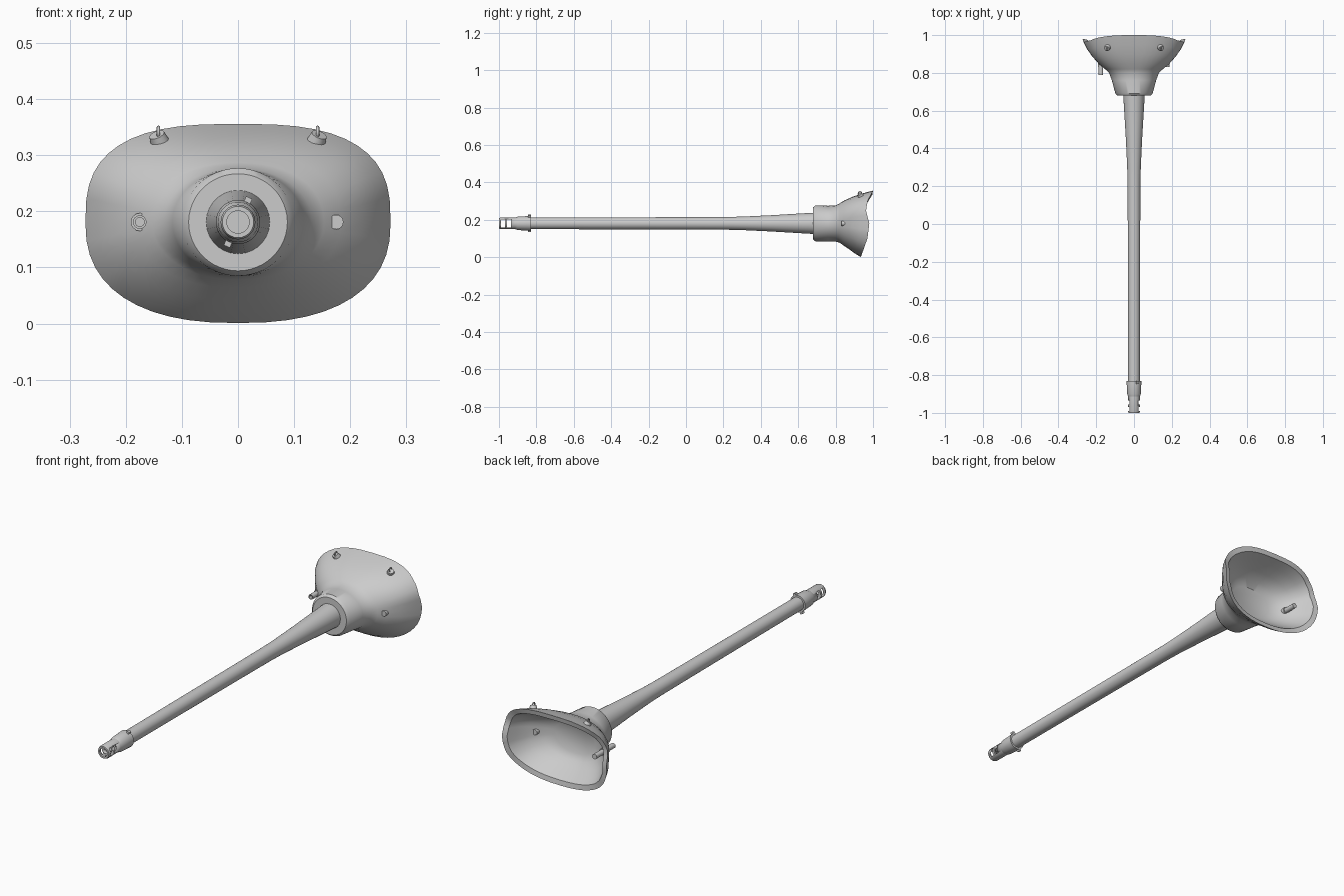
import bpy, bmesh, math
from mathutils import Matrix, Vector

if "Cube" in bpy.data.objects:
    bpy.data.objects.remove(bpy.data.objects["Cube"])

AXIS_Z = 0.181
mat = bpy.data.materials.new("plain grey")
mat.diffuse_color = (0.6, 0.6, 0.6, 1)
mat.use_nodes = True
mat.node_tree.nodes["Principled BSDF"].inputs["Base Color"].default_value = mat.diffuse_color


def finish(name, bm, angle=35):
    bmesh.ops.remove_doubles(bm, verts=bm.verts, dist=1e-5)
    bmesh.ops.recalc_face_normals(bm, faces=bm.faces)
    me = bpy.data.meshes.new(name)
    bm.to_mesh(me)
    bm.free()
    me.materials.append(mat)
    ob = bpy.data.objects.new(name, me)
    bpy.context.collection.objects.link(ob)
    bpy.ops.object.select_all(action='DESELECT')
    bpy.context.view_layer.objects.active = ob
    ob.select_set(True)
    bpy.ops.object.shade_smooth_by_angle(angle=math.radians(angle))
    return ob


def loft(name, rings, cap_start=True, cap_end=True, angle=35):
    """Skin a list of equal-length point rings."""
    bm = bmesh.new()
    vs = [[bm.verts.new(p) for p in r] for r in rings]
    n = len(rings[0])
    for a, b in zip(vs, vs[1:]):
        for i in range(n):
            bm.faces.new((a[i], a[(i + 1) % n], b[(i + 1) % n], b[i]))
    if cap_start:
        bm.faces.new(vs[0])
    if cap_end:
        bm.faces.new(vs[-1])
    return finish(name, bm, angle)


def lathe(name, profile, x=0, z=AXIS_Z, n=28):
    """Turn (y, radius) points around an axis along y."""
    return loft(name, [[(x + r * math.cos(i * math.tau / n), y,
                         z + r * math.sin(i * math.tau / n)) for i in range(n)]
                       for y, r in profile])


def box(name, centre, size, roll=0):
    bm = bmesh.new()
    bmesh.ops.create_cube(bm, size=1, matrix=Matrix.Translation(centre)
                          @ Matrix.Rotation(roll, 4, 'Y') @ Matrix.Diagonal((*size, 1)))
    return finish(name, bm)


# Barrel: straight tube widening into the mantlet
lathe("barrel", [(-0.88, 0.031), (-0.6, 0.0315), (0, 0.033), (0.22, 0.034),
                 (0.3, 0.036), (0.45, 0.043), (0.6, 0.052), (0.72, 0.059)])

# Muzzle sleeve with two locking lugs
lathe("muzzle_sleeve", [(-0.915, 0.030), (-0.90, 0.036), (-0.85, 0.0385),
                        (-0.83, 0.0395), (-0.83, 0.030)])
for s in (-1, 1):
    box("sleeve_lug", (s * 0.018, -0.838, AXIS_Z + s * 0.039), (0.012, 0.016, 0.010), s * 0.0 + 0.43)

# Muzzle brake: bored tube with two pairs of side windows
brake = lathe("muzzle_brake", [(-0.90, 0.031), (-0.993, 0.031), (-1.0, 0.028),
                               (-1.0, 0.020), (-0.92, 0.020)])
for y in (-0.979, -0.946):
    cutter = box("window_cutter", (0, y, AXIS_Z), (0.2, 0.021, 0.042))
    cutter.hide_render = True
    mod = brake.modifiers.new("window", 'BOOLEAN')
    mod.operation = 'DIFFERENCE'
    mod.solver = 'EXACT'
    mod.object = cutter
    bpy.context.view_layer.objects.active = brake
    bpy.ops.object.modifier_apply(modifier=mod.name)
    bpy.data.objects.remove(cutter)

# Mantlet: flared oval shell with a wavy rear rim
RIM = [(-1, -0.045), (-0.45, -0.01), (0, 0), (0.4, -0.018), (0.7, -0.008), (1, 0.02)]


def rim_shift(v):
    for (a, p), (b, q) in zip(RIM, RIM[1:]):
        if v <= b + 1e-6:
            t = (v - a) / (b - a)
            return p + (q - p) * t
    return RIM[-1][1]


def oval(y, half_w, top, bottom, wave, square, n=48):
    pts = []
    for i in range(n):
        c, s = math.cos(i * math.tau / n), math.sin(i * math.tau / n)
        p = 2 + square * (0.8 if s > 0 else 0.4)
        u = math.copysign(abs(c) ** (2 / p), c)
        v = math.copysign(abs(s) ** (2 / p), s)
        h = top - AXIS_Z if s > 0 else AXIS_Z - bottom
        pts.append((u * half_w, y + wave * rim_shift(v), AXIS_Z + v * h))
    return pts


OUTER = [(0.680, 0.060, 0.241, 0.121, 0, 0), (0.680, 0.088, 0.267, 0.094, 0, 0),
         (0.692, 0.099, 0.277, 0.085, 0, 0), (0.760, 0.117, 0.275, 0.084, 0, 0),
         (0.800, 0.132, 0.276, 0.083, 0, 0.1), (0.820, 0.153, 0.287, 0.078, 0, 0.25),
         (0.845, 0.184, 0.304, 0.064, 0.1, 0.5), (0.890, 0.222, 0.326, 0.043, 0.4, 0.8),
         (0.935, 0.251, 0.343, 0.021, 0.75, 1), (0.980, 0.272, 0.356, 0.001, 1, 1)]
INNER = [(0.976, 0.248, 0.334, 0.024, 1, 1), (0.935, 0.228, 0.320, 0.044, 0.75, 1),
         (0.890, 0.198, 0.302, 0.064, 0.4, 0.8), (0.850, 0.155, 0.280, 0.085, 0.1, 0.5),
         (0.825, 0.105, 0.250, 0.112, 0, 0.2)]
loft("mantlet", [oval(*r) for r in OUTER + INNER], angle=40)

# Coaxial tube through the left cheek, with its collar
lathe("coaxial_tube", [(0.93, 0.012), (0.79, 0.012), (0.79, 0.008), (0.81, 0.008)], x=-0.175, n=16)
lathe("coaxial_collar", [(0.835, 0.012), (0.835, 0.016), (0.87, 0.016)], x=-0.175, n=16)

# Sight port on the right cheek
lathe("sight_port", [(0.832, 0.013), (0.875, 0.013)], x=0.175, n=16)

# Lifting eyes on the upper shoulders
for s in (-1, 1):
    bm = bmesh.new()
    tilt = Vector((s * 0.35, -0.45, 0.85)).to_track_quat('Z', 'Y').to_matrix().to_4x4()
    bmesh.ops.create_cone(bm, cap_ends=True, segments=16, radius1=0.017, radius2=0.014,
                          depth=0.016, matrix=Matrix.Translation((s * 0.142, 0.932, 0.330)) @ tilt)
    finish("lifting_eye_base", bm)
    bpy.ops.mesh.primitive_torus_add(location=(s * 0.142, 0.930, 0.341), rotation=(0, math.pi / 2, 0),
                                     major_radius=0.009, minor_radius=0.003,
                                     major_segments=16, minor_segments=8)
    eye = bpy.context.object
    eye.name = "lifting_eye"
    eye.data.materials.append(mat)
    bpy.ops.object.shade_smooth()
